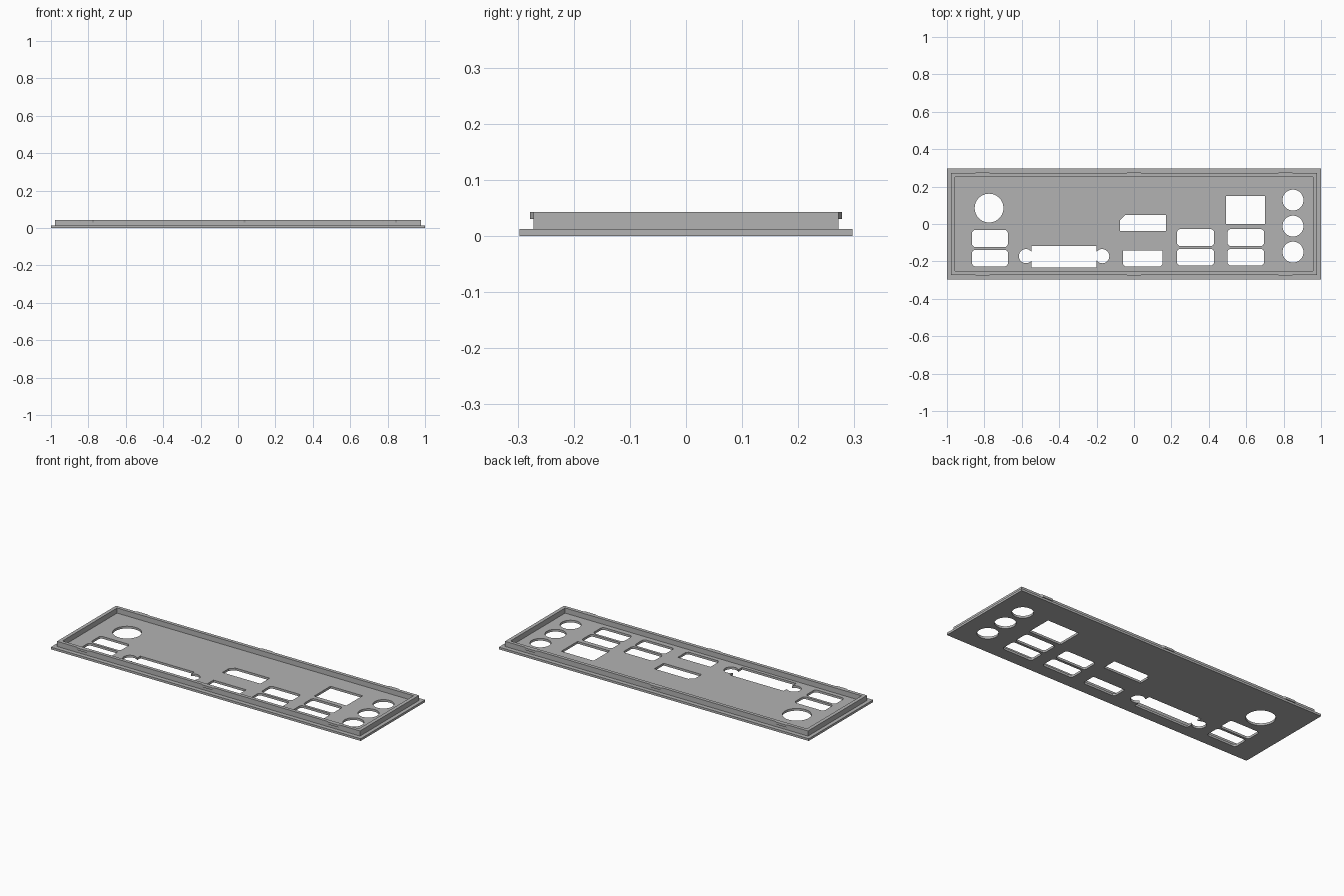
import bpy, bmesh
from math import sin, cos, pi, acos, asin

cube = bpy.data.objects.get("Cube")
if cube:
    bpy.data.objects.remove(cube, do_unlink=True)

steel = bpy.data.materials.new("grey steel")
steel.use_nodes = True
grey = (0.45, 0.45, 0.45, 1)
steel.diffuse_color = grey
steel.node_tree.nodes["Principled BSDF"].inputs["Base Color"].default_value = grey


def rect(x0, x1, y0, y1, cut=(0, 0, 0, 0)):
    """Rectangle outline; cut holds chamfers: low left, low right, top right, top left."""
    pts = []
    corners = [(x0, y0, 1, 1), (x1, y0, -1, 1), (x1, y1, -1, -1), (x0, y1, 1, -1)]
    for i, ((x, y, sx, sy), c) in enumerate(zip(corners, cut)):
        pair = [(x, y + sy * c), (x + sx * c, y)]
        if i % 2:
            pair.reverse()
        pts += pair if c else [(x, y)]
    return pts


def rounded(x0, x1, y0, y1, r=0.018):
    """Rectangle outline with rounded corners."""
    centres = [(x1 - r, y1 - r), (x0 + r, y1 - r), (x0 + r, y0 + r), (x1 - r, y0 + r)]
    return [p for i, (x, y) in enumerate(centres)
            for p in arc(x, y, r, i * pi / 2, (i + 1) * pi / 2, 4)]


def arc(x, y, r, a0, a1, n):
    return [(x + r * cos(a0 + (a1 - a0) * i / n), y + r * sin(a0 + (a1 - a0) * i / n))
            for i in range(n + 1)]


def circle(x, y, r, n=32):
    return arc(x, y, r, 0, 2 * pi, n)[:-1]


def sheet(name, outlines, z0, z1):
    """Extrude a flat outline with holes between two heights."""
    curve = bpy.data.curves.new(name, 'CURVE')
    curve.dimensions = '2D'
    curve.fill_mode = 'BOTH'
    curve.extrude = (z1 - z0) / 2
    for pts in outlines:
        s = curve.splines.new('POLY')
        s.points.add(len(pts) - 1)
        for p, (x, y) in zip(s.points, pts):
            p.co = (x, y, 0, 1)
        s.use_cyclic_u = True
    temp = bpy.data.objects.new(name, curve)
    bpy.context.collection.objects.link(temp)
    mesh = bpy.data.meshes.new_from_object(temp.evaluated_get(bpy.context.evaluated_depsgraph_get()))
    bpy.data.objects.remove(temp)
    bpy.data.curves.remove(curve)
    bm = bmesh.new()
    bm.from_mesh(mesh)
    bmesh.ops.remove_doubles(bm, verts=bm.verts, dist=1e-5)
    bmesh.ops.recalc_face_normals(bm, faces=bm.faces)
    bmesh.ops.translate(bm, verts=bm.verts, vec=(0, 0, (z0 + z1) / 2))
    for f in bm.faces:
        f.smooth = False
    bm.to_mesh(mesh)
    bm.free()
    mesh.name = name
    mesh.materials.clear()
    mesh.materials.append(steel)
    obj = bpy.data.objects.new(name, mesh)
    bpy.context.collection.objects.link(obj)
    return obj


def video_port():
    """Wide slot with a round screw hole running into each end."""
    x0, x1, y0, y1, cy, r = -0.548, -0.2, -0.233, -0.118, -0.172, 0.038
    left, right = -0.578, -0.17
    a = acos((x0 - left) / r)
    b = acos((right - x1) / r)
    return ([(x0, y0), (x1, y0)] + arc(right, cy, r, b - pi, pi - b, 20)
            + [(x1, y1), (x0, y1)] + arc(left, cy, r, a, 2 * pi - a, 20))


# Port openings
holes = [circle(-0.775, 0.085, 0.077, 40), video_port()]
holes += [circle(0.85, y, 0.056) for y in (0.128, -0.011, -0.15)]
for x0, x1 in ((-0.866, -0.674), (0.23, 0.428), (0.5, 0.695)):
    shift = -0.005 if x0 < 0 else 0
    holes.append(rounded(x0, x1, -0.118 + shift, -0.027 + shift))
    holes.append(rounded(x0, x1, -0.222 + shift, -0.133 + shift))
holes.append(rect(0.492, 0.7, 0.0, 0.15))
holes.append(rect(-0.075, 0.171, -0.037, 0.048, (0, 0, 0, 0.027)))
holes.append(rect(-0.059, 0.152, -0.227, -0.142, (0.012, 0.012, 0, 0)))

# Back plate
sheet("back_plate", [rect(-1, 1, -0.297, 0.297)] + holes, 0, 0.013)

# Raised rim
sheet("raised_rim", [rect(-0.978, 0.978, -0.272, 0.272),
                     rect(-0.957, 0.957, -0.252, 0.252)], 0.012, 0.043)

# Snap clips along both long sides of the rim
for side, label in ((-1, "front"), (1, "back")):
    for x, place in ((-0.81, "right"), (0, "middle"), (0.81, "left")):
        clip = [(x - 0.045, side * 0.27), (x + 0.045, side * 0.27),
                (x + 0.03, side * 0.278), (x - 0.03, side * 0.278)]
        sheet(f"{label}_{place}_clip", [clip], 0.03, 0.043)
